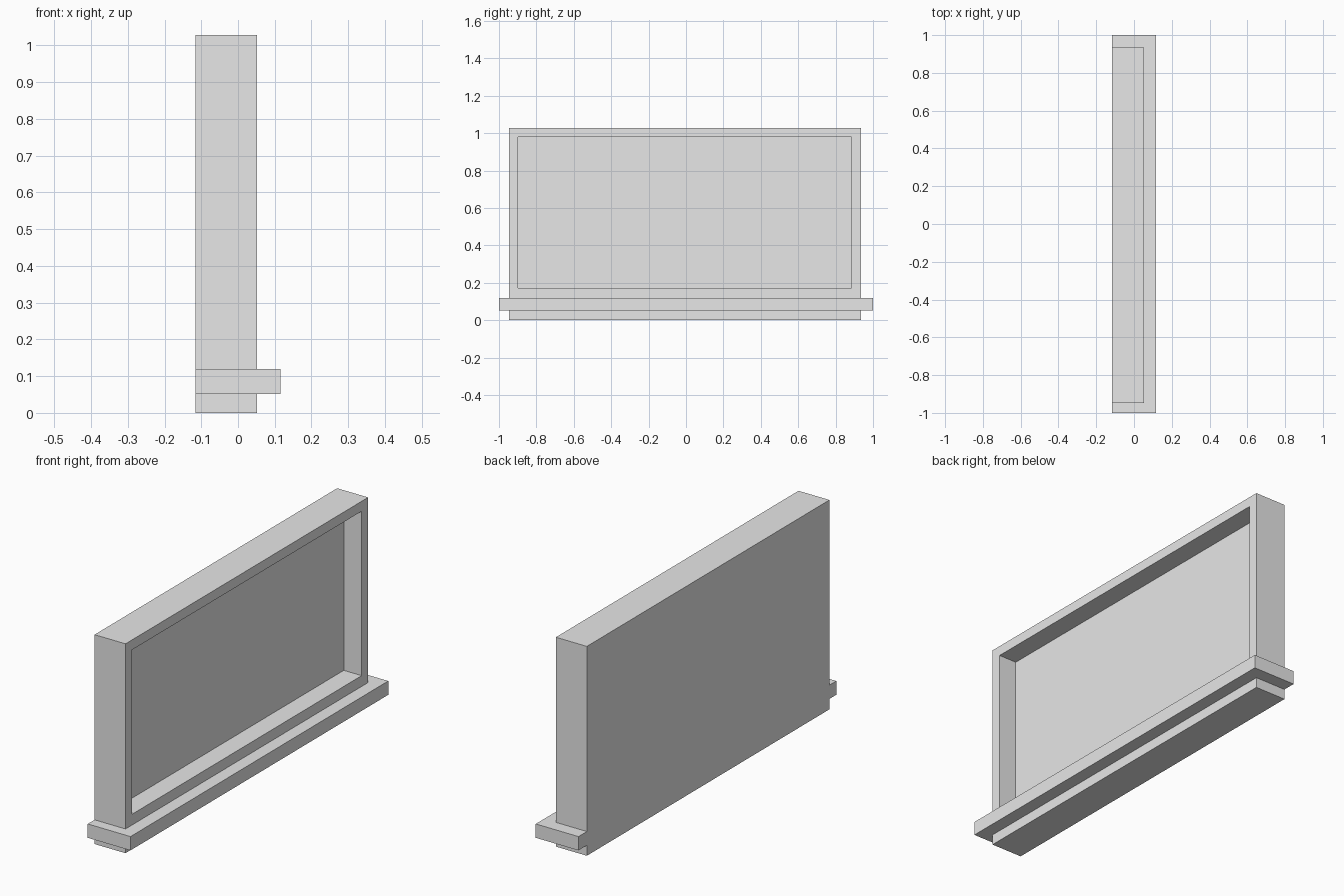
import bpy
import bmesh

cube = bpy.data.objects.get("Cube")
if cube:
    bpy.data.objects.remove(cube, do_unlink=True)

# One plain grey for the whole model
GREY = (0.8, 0.8, 0.8, 1.0)
grey = bpy.data.materials.new("light_grey")
grey.use_nodes = True
grey.diffuse_color = GREY
grey.node_tree.nodes["Principled BSDF"].inputs["Base Color"].default_value = GREY

# Shared dimensions
BACK, FACE, LEDGE_FACE = -0.116, 0.052, 0.116
BODY_Y, BODY_TOP = (-0.947, 0.935), 1.028
OPEN_Y, OPEN_Z = (-0.897, 0.885), (0.172, 0.979)
RECESS = 0.097
LEDGE_Z = (0.051, 0.119)


def finish(name, bm):
    bmesh.ops.recalc_face_normals(bm, faces=bm.faces)
    mesh = bpy.data.meshes.new(name)
    bm.to_mesh(mesh)
    bm.free()
    mesh.materials.append(grey)
    obj = bpy.data.objects.new(name, mesh)
    bpy.context.collection.objects.link(obj)
    return obj


def prism(bm, outline, z0, z1):
    """Extrude a flat (x, y) outline from z0 up to z1."""
    base = bm.faces.new([bm.verts.new((x, y, z0)) for x, y in outline])
    top = bmesh.ops.extrude_face_region(bm, geom=[base], use_keep_orig=True)["geom"]
    verts = [v for v in top if isinstance(v, bmesh.types.BMVert)]
    bmesh.ops.translate(bm, verts=verts, vec=(0, 0, z1 - z0))


# Framed panel: a slab with a rectangular recess in its +x face
bm = bmesh.new()
y0, y1 = BODY_Y
prism(bm, [(BACK, y0), (FACE, y0), (FACE, y1), (BACK, y1)], 0, BODY_TOP)
bmesh.ops.recalc_face_normals(bm, faces=bm.faces)
front = max(bm.faces, key=lambda f: f.calc_center_median().x)
bmesh.ops.inset_region(bm, faces=[front], thickness=0.05)
for v in front.verts:
    v.co.y = OPEN_Y[v.co.y > 0]
    v.co.z = OPEN_Z[v.co.z > BODY_TOP / 2]
bmesh.ops.inset_region(bm, faces=[front], thickness=0, depth=0)
for v in front.verts:
    v.co.x = FACE - RECESS
finish("framed_panel", bm)

# Ledge: a U-shaped band around the front and both ends, flush at the back
bm = bmesh.new()
prism(bm, [(BACK, -1), (LEDGE_FACE, -1), (LEDGE_FACE, 1), (BACK, 1),
           (BACK, y1), (FACE, y1), (FACE, y0), (BACK, y0)], *LEDGE_Z)
finish("ledge", bm)
